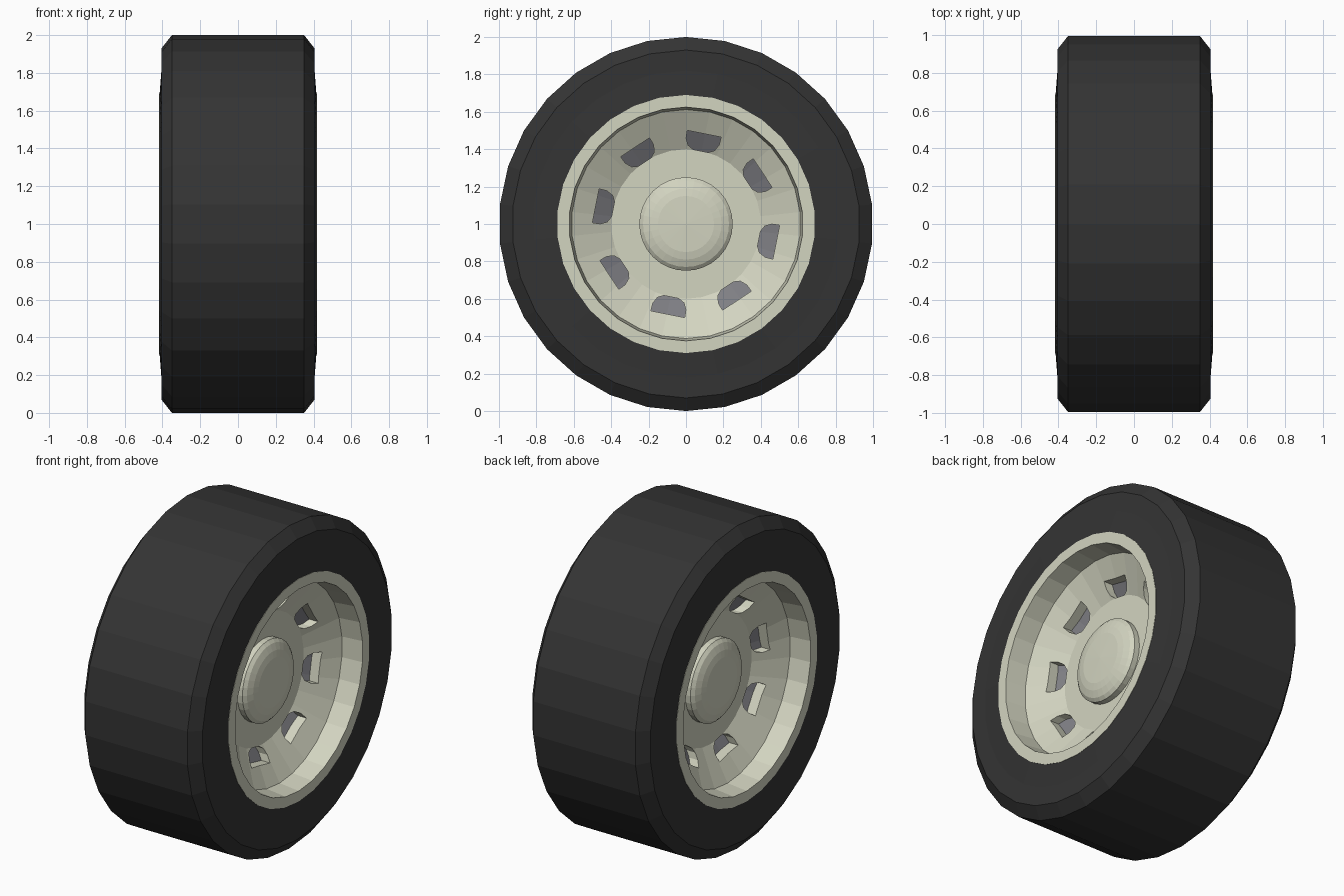
import bpy, bmesh, math

if "Cube" in bpy.data.objects:
    bpy.data.objects.remove(bpy.data.objects["Cube"])

SIDES = 30
CENTRE_Z = 1.0


def material(name, rgb):
    m = bpy.data.materials.new(name)
    m.diffuse_color = (*rgb, 1)
    m.use_nodes = True
    m.node_tree.nodes["Principled BSDF"].inputs["Base Color"].default_value = m.diffuse_color
    return m


rubber = material("black rubber", (0.034, 0.034, 0.034))
cream = material("cream metal", (0.65, 0.66, 0.53))
grey = material("dark grey", (0.21, 0.21, 0.23))


def finish(name, bm, mat):
    bmesh.ops.remove_doubles(bm, verts=bm.verts, dist=1e-5)
    bmesh.ops.recalc_face_normals(bm, faces=bm.faces)
    me = bpy.data.meshes.new(name)
    bm.to_mesh(me)
    bm.free()
    me.materials.append(mat)
    ob = bpy.data.objects.new(name, me)
    bpy.context.collection.objects.link(ob)
    return ob


def point(x, r, a):
    return (x, r * math.sin(a), CENTRE_Z + r * math.cos(a))


def lathe(name, profile, mat, side=1, sides=SIDES):
    """Revolve a closed (radius, x) loop about the axle."""
    bm = bmesh.new()
    n = len(profile)
    rings = [[bm.verts.new(point(side * x, r, math.tau * i / sides)) for r, x in profile]
             for i in range(sides)]
    for i in range(sides):
        a, b = rings[i], rings[(i + 1) % sides]
        for j in range(n):
            k = (j + 1) % n
            if profile[j][0] == 0 and profile[k][0] == 0:
                continue
            if profile[j][0] == 0:
                bm.faces.new((a[j], a[k], b[k]))
            elif profile[k][0] == 0:
                bm.faces.new((a[j], a[k], b[j]))
            else:
                bm.faces.new((a[j], a[k], b[k], b[j]))
    return finish(name, bm, mat)


# Tyre with chamfered shoulders and slightly bulged bead
half = [(0.69, 0.415), (0.82, 0.405), (0.93, 0.405), (1.0, 0.35)]
lathe("tyre", half + [(r, -x) for r, x in reversed(half)], rubber)

# Vent outline: (across, radial), straight outside and rounded inside
VENT = [(-0.092, 0.492), (0.092, 0.492), (0.09, 0.45), (0.072, 0.415),
        (0.04, 0.398), (-0.04, 0.398), (-0.072, 0.415), (-0.09, 0.45)]


def vent_cutter(side):
    bm = bmesh.new()
    for i in range(8):
        ang = math.radians(11.4 + 45 * i)
        ends = []
        for x in (0.02, 0.4):
            ends.append([bm.verts.new(point(side * x, math.hypot(u, v), ang + math.atan2(u, v)))
                         for u, v in VENT])
        bm.faces.new(ends[0])
        bm.faces.new(ends[1])
        for j in range(len(VENT)):
            k = (j + 1) % len(VENT)
            bm.faces.new((ends[0][j], ends[0][k], ends[1][k], ends[1][j]))
    return finish("vent_cutter", bm, cream)


for side, label in ((1, "right"), (-1, "left")):
    # Dished rim
    rim = lathe(label + "_rim",
                [(0.69, 0.417), (0.625, 0.417), (0.612, 0.285), (0.4, 0.17), (0, 0.17),
                 (0, 0.09), (0.4, 0.09), (0.65, 0.22), (0.69, 0.3)], cream, side)
    # Eight vents cut through the dish
    cutter = vent_cutter(side)
    mod = rim.modifiers.new("vents", "BOOLEAN")
    mod.operation, mod.solver, mod.object = "DIFFERENCE", "EXACT", cutter
    bpy.context.view_layer.objects.active = rim
    bpy.ops.object.modifier_apply(modifier="vents")
    bpy.data.objects.remove(cutter)
    # Grey floor seen through the vents
    lathe(label + "_vent_floor",
          [(0.38, 0.10), (0.52, 0.175), (0.52, 0.145), (0.38, 0.07)], grey, side)
    # Domed hub cap
    lathe(label + "_hub_cap",
          [(0, 0.15), (0.25, 0.15), (0.25, 0.205), (0.23, 0.222), (0.19, 0.237),
           (0.15, 0.245), (0, 0.25)], cream, side, 32)
